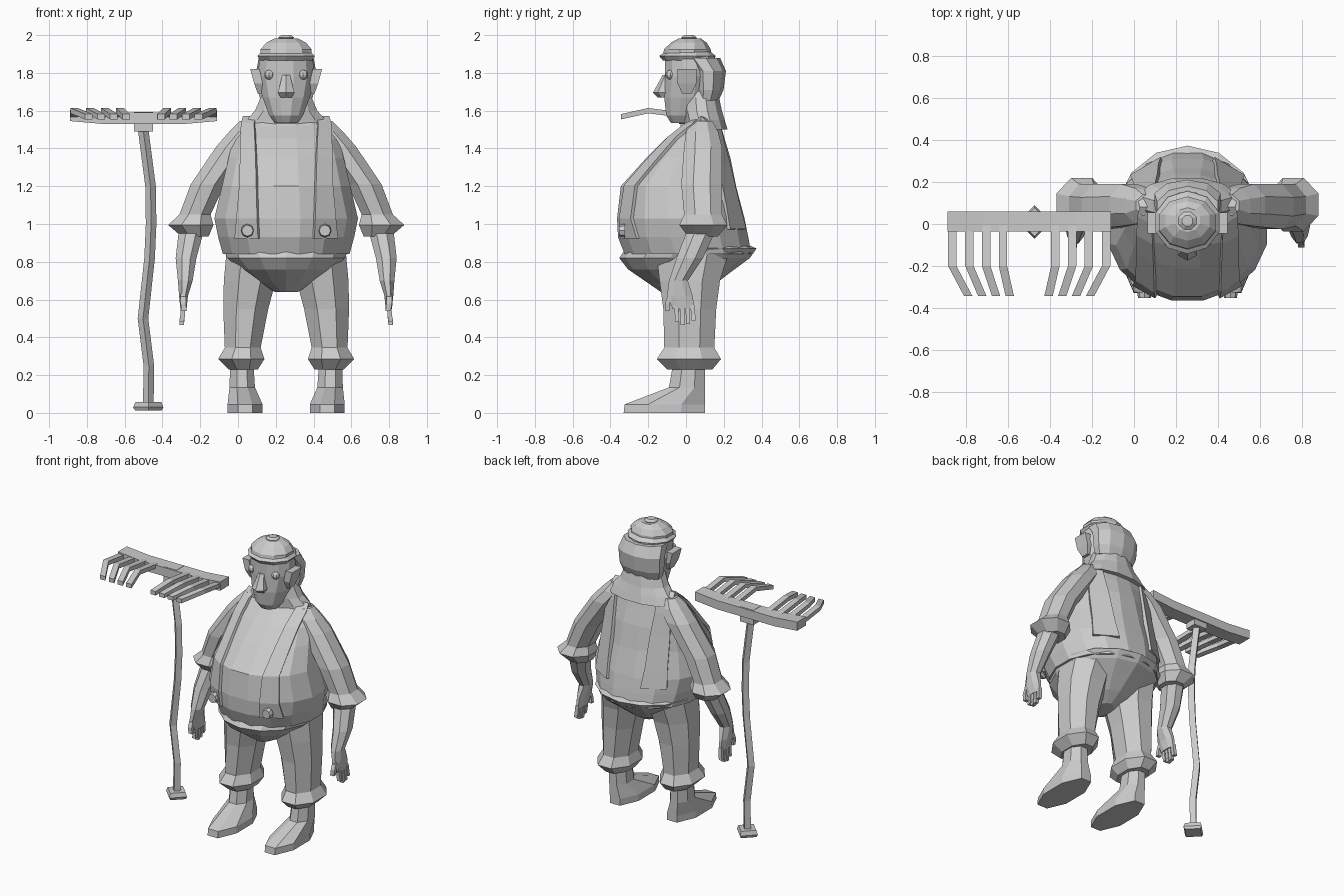
import bpy, bmesh, math
from mathutils import Vector
from mathutils.bvhtree import BVHTree

CX = 0.255  # body centre line
grey = bpy.data.materials.new("plain grey")
grey.diffuse_color = (0.6, 0.6, 0.6, 1)


def finish(name, bm, x=0.0, mirror=False):
    bmesh.ops.recalc_face_normals(bm, faces=bm.faces[:])
    me = bpy.data.meshes.new(name)
    bm.to_mesh(me)
    bm.free()
    me.materials.append(grey)
    ob = bpy.data.objects.new(name, me)
    ob.location.x = x
    bpy.context.collection.objects.link(ob)
    if mirror:
        ob.modifiers.new("mirror", 'MIRROR').use_mirror_merge = False
    return ob


def skin(bm, rings):
    rings = [[bm.verts.new(p) for p in r] for r in rings]
    n = len(rings[0])
    for a, b in zip(rings, rings[1:]):
        for i in range(n):
            j = (i + 1) % n
            bm.faces.new((a[i], a[j], b[j], b[i]))
    bm.faces.new(rings[0])
    bm.faces.new(rings[-1])


def ring(n, z, x0, x1, y0, y1, flat=True):
    """n-gon filling the given extents; flat puts a side, not a corner, on each axis"""
    k = 1 / math.cos(math.pi / n) if flat else 1
    ph = math.pi / n if flat else 0
    return [((x0 + x1) / 2 + (x1 - x0) / 2 * k * math.cos(math.tau * i / n + ph),
             (y0 + y1) / 2 + (y1 - y0) / 2 * k * math.sin(math.tau * i / n + ph), z) for i in range(n)]


def body_loft(name, n, rows):
    """centred part: rows of z, half width, front y, back y"""
    bm = bmesh.new()
    skin(bm, [ring(n, z, -h, h, a, b) for z, h, a, b in rows])
    return finish(name, bm, CX)


def pair_loft(name, n, rows):
    """mirrored part: rows of z, x0, x1, y0, y1 (world x of the left one)"""
    bm = bmesh.new()
    skin(bm, [ring(n, z, x0 - CX, x1 - CX, a, b) for z, x0, x1, a, b in rows])
    return finish(name, bm, CX, True)


def sweep(bm, path, a, b):
    """rectangular bar along path, a and b are half-size vectors"""
    a, b = Vector(a), Vector(b)
    skin(bm, [[Vector(p) + s * a + t * b for s, t in ((1, 1), (-1, 1), (-1, -1), (1, -1))] for p in path])


# torso, trousers seat
torso = body_loft("shirt", 16, [
    (0.84, 0.335, -0.325, 0.345), (0.93, 0.36, -0.36, 0.33), (1.03, 0.38, -0.365, 0.31),
    (1.2, 0.34, -0.345, 0.265), (1.35, 0.305, -0.21, 0.235), (1.45, 0.28, -0.11, 0.205),
    (1.52, 0.25, -0.02, 0.185), (1.56, 0.19, 0.02, 0.16)])
body_loft("trouser_seat", 14, [
    (0.64, 0.06, -0.13, 0.08), (0.69, 0.16, -0.2, 0.16), (0.76, 0.25, -0.3, 0.25),
    (0.82, 0.31, -0.345, 0.33), (0.87, 0.335, -0.31, 0.365), (0.9, 0.3, -0.28, 0.3)])

# legs, boots
pair_loft("trouser_legs", 8, [
    (0.23, -0.05, 0.105, -0.1, 0.14), (0.285, -0.105, 0.14, -0.155, 0.185),
    (0.345, -0.07, 0.12, -0.115, 0.15), (0.55, -0.078, 0.16, -0.12, 0.16),
    (0.7, -0.075, 0.2, -0.14, 0.18), (0.86, -0.06, 0.22, -0.16, 0.23)])
pair_loft("boots", 8, [
    (0.0, -0.055, 0.13, -0.33, 0.1), (0.045, -0.055, 0.13, -0.325, 0.1),
    (0.135, -0.045, 0.09, -0.09, 0.1), (0.25, -0.042, 0.082, -0.07, 0.1)])

# arms
pair_loft("sleeves", 8, [
    (0.935, -0.3, -0.155, 0.01, 0.17), (0.995, -0.37, -0.13, -0.035, 0.22),
    (1.05, -0.31, -0.145, -0.01, 0.19), (1.21, -0.25, -0.07, -0.025, 0.19),
    (1.41, -0.115, 0.07, -0.01, 0.19), (1.49, -0.045, 0.13, 0.0, 0.17),
    (1.545, 0.01, 0.12, 0.04, 0.14)])
pair_loft("forearms", 8, [
    (0.55, -0.305, -0.272, -0.07, 0.045), (0.62, -0.312, -0.265, -0.1, 0.035),
    (0.7, -0.318, -0.24, -0.09, 0.01), (0.82, -0.33, -0.22, -0.05, 0.09),
    (0.95, -0.315, -0.185, 0.0, 0.15)])
bm = bmesh.new()
for y, low in ((-0.052, 0.485), (-0.022, 0.465), (0.006, 0.47), (0.034, 0.49)):
    sweep(bm, [(-0.29 - CX, y, 0.57), (-0.293 - CX, y + 0.004, 0.52), (-0.298 - CX, y + 0.005, low)],
          (0.012, 0, 0), (0, 0.011, 0))
sweep(bm, [(-0.29 - CX, -0.08, 0.63), (-0.29 - CX, -0.1, 0.58), (-0.285 - CX, -0.1, 0.54)],
      (0.014, 0, 0), (0, 0.012, 0))
finish("fingers", bm, CX, True)

# neck, head, hair
body_loft("neck", 12, [
    (1.5, 0.24, -0.005, 0.22), (1.55, 0.21, -0.01, 0.205), (1.6, 0.165, -0.02, 0.19),
    (1.67, 0.135, -0.02, 0.175), (1.72, 0.11, 0.0, 0.16)])
body_loft("head", 12, [
    (1.535, 0.06, -0.08, 0.05), (1.575, 0.09, -0.105, 0.08), (1.67, 0.125, -0.115, 0.13),
    (1.78, 0.15, -0.11, 0.15), (1.89, 0.14, -0.11, 0.15)])
body_loft("hair", 10, [
    (1.655, 0.135, 0.05, 0.17), (1.71, 0.152, 0.04, 0.195), (1.81, 0.158, 0.03, 0.207),
    (1.88, 0.145, -0.03, 0.175)])
body_loft("nose", 6, [
    (1.67, 0.03, -0.145, -0.08), (1.695, 0.045, -0.168, -0.08),
    (1.73, 0.035, -0.15, -0.08), (1.79, 0.02, -0.12, -0.08)])
pair_loft("ears", 4, [
    (1.69, CX - 0.15, CX - 0.125, -0.02, 0.03), (1.745, CX - 0.17, CX - 0.125, -0.045, 0.055),
    (1.82, CX - 0.19, CX - 0.14, -0.045, 0.055)])
bm = bmesh.new()
bmesh.ops.create_uvsphere(bm, u_segments=8, v_segments=6, radius=0.026)
bmesh.ops.translate(bm, verts=bm.verts, vec=(-0.09, -0.082, 1.79))
finish("eyes", bm, CX, True)

# cap
body_loft("cap_brim", 10, [
    (1.865, 0.135, -0.115, 0.14), (1.89, 0.152, -0.135, 0.15), (1.912, 0.13, -0.1, 0.125)])
body_loft("cap_crown", 10, [
    (1.9, 0.135, -0.115, 0.125), (1.925, 0.135, -0.11, 0.125), (1.96, 0.105, -0.075, 0.105),
    (1.983, 0.06, -0.035, 0.075)])
body_loft("cap_button", 8, [
    (1.975, 0.035, -0.02, 0.05), (1.988, 0.042, -0.026, 0.057), (2.0, 0.025, -0.01, 0.04)])

# braces, laid over the shirt surface
bm = bmesh.new()
bm.from_mesh(torso.data)
tree = BVHTree.FromBMesh(bm)
bm.free()


def on_shirt(x, z, side):
    hit = tree.ray_cast(Vector((x, side * 2, z)), Vector((0, -side, 0)))[0]
    return hit if hit else tree.find_nearest(Vector((x, 0.08 + side * 0.1, z)))[0]


bm = bmesh.new()
rows = []
for side, z, xo, xi in ((-1, 0.925, -0.265, -0.14), (-1, 1.03, -0.255, -0.145), (-1, 1.2, -0.24, -0.15),
                        (-1, 1.35, -0.237, -0.155), (-1, 1.45, -0.237, -0.16), (-1, 1.52, -0.235, -0.165),
                        (0, 1.555, -0.225, -0.155),
                        (1, 1.51, -0.235, -0.15), (1, 1.45, -0.235, -0.145), (1, 1.3, -0.245, -0.135),
                        (1, 1.1, -0.255, -0.13), (1, 0.97, -0.265, -0.12)):
    rows.append([bm.verts.new(on_shirt(x, z, side) if side else Vector((x, 0.08, z))) for x in (xo, xi)])
for a, b in zip(rows, rows[1:]):
    bm.faces.new((a[0], a[1], b[1], b[0]))
braces = finish("braces", bm, CX, True)
solid = braces.modifiers.new("thickness", 'SOLIDIFY')
solid.thickness, solid.offset = 0.036, 0
bm = bmesh.new()
bmesh.ops.create_cone(bm, cap_ends=True, segments=8, radius1=0.036, radius2=0.03, depth=0.03)
p = on_shirt(-0.205, 0.965, -1)
for v in bm.verts:
    v.co = Vector((v.co.x, -v.co.z, v.co.y)) + p + Vector((0, -0.028, 0))
finish("brace_buttons", bm, CX, True)

# rake
bm = bmesh.new()
skin(bm, [ring(4, z, x - 0.028, x + 0.028, -0.017, 0.039, False) for z, x in (
    (0.03, -0.475), (0.25, -0.472), (0.5, -0.503), (0.82, -0.468), (1.0, -0.46), (1.2, -0.463), (1.5, -0.502))])
finish("rake_handle", bm)
bm = bmesh.new()
skin(bm, [ring(4, z, -0.475 - r, -0.475 + r, 0.01 - r, 0.01 + r, False)
          for z, r in ((0.012, 0.07), (0.03, 0.08), (0.058, 0.068))])
finish("rake_foot", bm)
bm = bmesh.new()
sweep(bm, [(-0.89, 0.012, 1.575), (-0.72, 0.012, 1.56), (-0.5, 0.012, 1.56), (-0.28, 0.012, 1.56),
           (-0.11, 0.012, 1.575)], (0, 0.048, 0), (0, 0, 0.03))
finish("rake_bar", bm)
bm = bmesh.new()
sweep(bm, [(-0.5, 0.012, 1.49), (-0.5, 0.012, 1.592)], (0.05, 0, 0), (0, 0.04, 0))
finish("rake_socket", bm)
bm = bmesh.new()
for s in (-1, 1):
    for d in (0.125, 0.205, 0.285, 0.367):
        x, tip = -0.5 + s * d, -0.5 + s * (d * 0.82 - 0.01)
        sweep(bm, [(x, 0.0, 1.575), (x, -0.2, 1.6), (tip, -0.343, 1.568)], (0.02, 0, 0), (0, 0, 0.014))
finish("rake_tines", bm)
